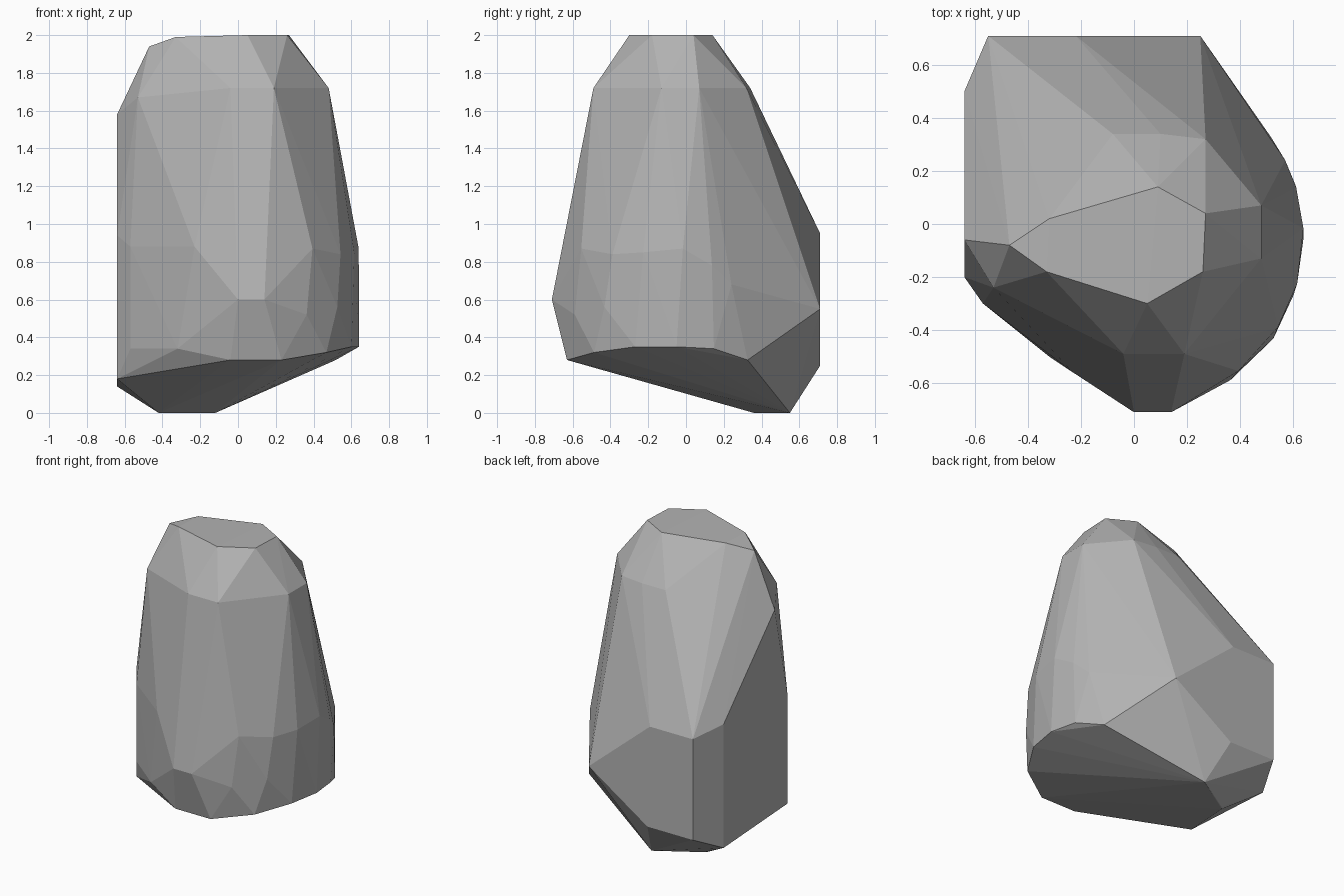
import bpy
import bmesh
from math import cos, sin, radians

default_cube = bpy.data.objects.get("Cube")
if default_cube:
    bpy.data.objects.remove(default_cube, do_unlink=True)


def make_material(name, grey):
    """One plain flat colour for viewport and render."""
    material = bpy.data.materials.new(name)
    material.use_nodes = True
    colour = (grey, grey, grey, 1)
    material.diffuse_color = colour
    shader = material.node_tree.nodes["Principled BSDF"]
    shader.inputs["Base Color"].default_value = colour
    shader.inputs["Roughness"].default_value = 0.9
    return material


def rounded_side(angles, heights, radius=.64, centre_y=-.05):
    """Points on the rounded flank, given by direction and height."""
    return [(radius * cos(radians(angle)),
             centre_y + radius * sin(radians(angle)), height)
            for angle, height in zip(angles, heights)]


def on_back_wall(corners, wall_y=.71):
    """Corners of the flat cleaved back, given as x and height."""
    return [(x, wall_y, height) for x, height in corners]


def on_right_wall(corners, wall_x=-.64):
    """Corners of the flat cleaved right side, given as y and height."""
    return [(wall_x, y, height) for y, height in corners]


def level(height, outline):
    """Horizontal cross-section at one height."""
    return [(x, y, height) for x, y in outline]


def make_hull(name, points, material):
    """Wrap the cross-sections in one faceted convex skin."""
    bm = bmesh.new()
    for point in points:
        bm.verts.new(point)
    result = bmesh.ops.convex_hull(bm, input=bm.verts[:])
    unused = [item for item in result["geom_interior"] + result["geom_unused"]
              if isinstance(item, bmesh.types.BMVert) and item.is_valid]
    bmesh.ops.delete(bm, geom=list(set(unused)), context="VERTS")
    # Merge nearly coplanar triangles into clean facets
    bmesh.ops.dissolve_limit(bm, angle_limit=radians(1),
                             verts=bm.verts[:], edges=bm.edges[:])
    bmesh.ops.recalc_face_normals(bm, faces=bm.faces[:])
    mesh = bpy.data.meshes.new(name)
    bm.to_mesh(mesh)
    bm.free()
    mesh.materials.append(material)
    boulder = bpy.data.objects.new(name, mesh)
    bpy.context.collection.objects.link(boulder)
    return boulder


# Flat crown and its sloping corner
crown = level(2, [(.09, .14), (.27, .04), (.26, -.18), (.05, -.3)])
crown += level(1.99, [(-.32, .02), (-.33, -.18)])
crown += level(1.94, [(-.47, -.08)])

# Shoulder where the sides start to slope in
shoulder = level(1.72, [(.48, .07), (.48, -.13), (.19, -.49), (-.04, -.49),
                        (.27, .32), (.1, .34), (-.08, .34)])
shoulder += level(1.67, [(-.53, -.24)])

# Cleaved flat walls
back_wall = on_back_wall([(-.55, .95), (-.22, .95), (.25, .55),
                          (-.2, .25), (-.55, .25)])
right_wall = on_right_wall([(-.06, 1.58), (-.2, .94), (-.2, .18),
                            (.5, .14), (.5, 1)])

# Rounded flank: upper belly, lower belly and rim
flank = rounded_side([-52, -32, -16, 3, 17, 27],
                     [.87, .84, .85, .87, .78, .68])
flank += rounded_side([-56, -36], [.52, .56], radius=.65)
flank += rounded_side([-43, -20, 0, 18, 36], [.32, .35, .35, .34, .28])

# Front bulge and the chamfer on its right
front = level(.6, [(0, -.71), (.14, -.71)])
front += level(.88, [(-.23, -.56), (-.57, -.3)])
front += level(.34, [(-.32, -.5), (-.57, -.3)])
front += level(.28, [(-.04, -.63), (.23, -.63)])

# Small resting face under the back
foot = level(0, [(-.12, .55), (-.4, .38), (-.42, .36)])

stone = make_material("stone grey", .45)
make_hull("boulder", crown + shoulder + back_wall + right_wall
          + flank + front + foot, stone)
